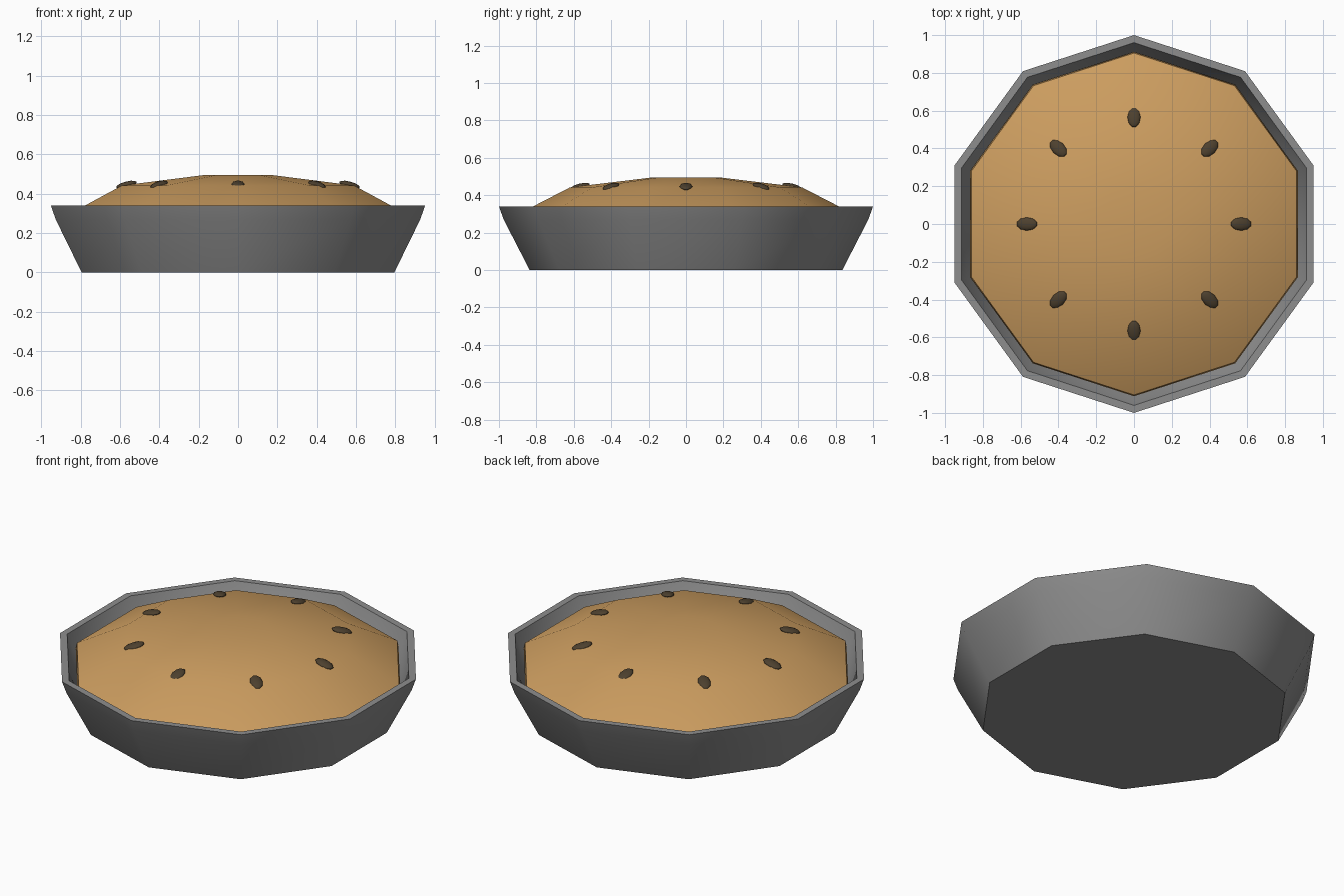
import bpy, math

if "Cube" in bpy.data.objects:
    bpy.data.objects.remove(bpy.data.objects["Cube"])

SIDES = 10


def material(name, rgb):
    m = bpy.data.materials.new(name)
    m.diffuse_color = (*rgb, 1)
    m.use_nodes = True
    m.node_tree.nodes["Principled BSDF"].inputs["Base Color"].default_value = m.diffuse_color
    return m


def smooth(obj, degrees):
    bpy.ops.object.select_all(action='DESELECT')
    obj.select_set(True)
    bpy.context.view_layer.objects.active = obj
    bpy.ops.object.shade_smooth_by_angle(angle=math.radians(degrees))


def lathe(name, profile, mat):
    """Spin an (r, z) profile into a ten-sided solid, capped at both ends."""
    verts = []
    for r, z in profile:
        for i in range(SIDES):
            a = math.pi / 2 + math.tau * i / SIDES
            verts.append((r * math.cos(a), r * math.sin(a), z))
    faces = [tuple(reversed(range(SIDES)))]
    for k in range(len(profile) - 1):
        for i in range(SIDES):
            j = (i + 1) % SIDES
            a, b = k * SIDES, (k + 1) * SIDES
            faces.append((a + i, a + j, b + j, b + i))
    last = (len(profile) - 1) * SIDES
    faces.append(tuple(range(last, last + SIDES)))
    mesh = bpy.data.meshes.new(name)
    mesh.from_pydata(verts, [], faces)
    mesh.materials.append(mat)
    obj = bpy.data.objects.new(name, mesh)
    bpy.context.collection.objects.link(obj)
    smooth(obj, 40)
    return obj


metal = material("grey metal", (0.27, 0.27, 0.27))
pastry = material("golden pastry", (0.60, 0.335, 0.115))
dark = material("dark brown", (0.075, 0.052, 0.028))

# Pan: outer wall, rim, inner wall and floor
lathe("pie_pan", [(0.836, 0), (0.975, 0.27), (1.0, 0.34), (0.96, 0.34),
                  (0.932, 0.27), (0.81, 0.04)], metal)

# Domed crust sitting inside the pan
lathe("crust", [(0.86, 0.16), (0.912, 0.265), (0.905, 0.295),
                (0.62, 0.442), (0.18, 0.495)], pastry)

# Ring of steam vents, following the slope of the crust
for i in range(8):
    a = math.tau * i / 8
    bpy.ops.mesh.primitive_uv_sphere_add(
        segments=10, ring_count=6, radius=1,
        location=(0.567 * math.cos(a), 0.567 * math.sin(a), 0.446),
        rotation=(0, 0.25, a))
    vent = bpy.context.object
    vent.name = f"steam_vent_{i + 1}"
    vent.scale = (0.057, 0.035, 0.016)
    vent.data.materials.append(dark)
    smooth(vent, 60)
